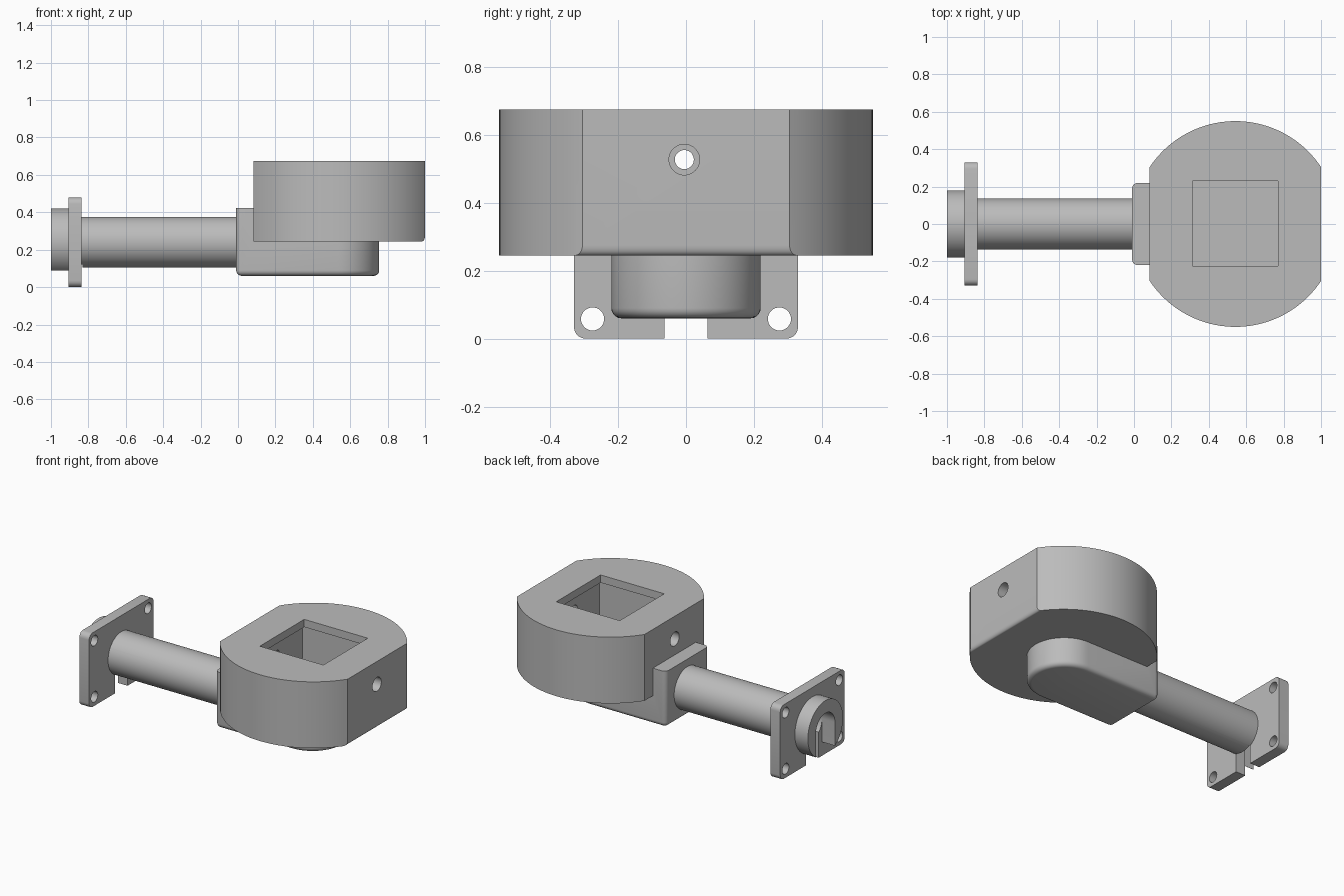
import bpy, bmesh, math

cube = bpy.data.objects.get("Cube")
if cube:
    bpy.data.objects.remove(cube, do_unlink=True)

GREY = 0.5
grey = bpy.data.materials.new("plain_grey")
grey.use_nodes = True
grey.diffuse_color = (GREY, GREY, GREY, 1)
grey.node_tree.nodes["Principled BSDF"].inputs["Base Color"].default_value = (GREY, GREY, GREY, 1)


def arc(cx, cy, r, start, end, steps):
    """Points on an arc, angles in degrees."""
    angles = [math.radians(start + (end - start) * i / steps) for i in range(steps + 1)]
    return [(cx + r * math.cos(a), cy + r * math.sin(a)) for a in angles]


def circle(cx, cy, r, steps=48):
    return arc(cx, cy, r, 0, 360, steps)[:-1]


def rect(u0, u1, v0, v1):
    return [(u0, v0), (u1, v0), (u1, v1), (u0, v1)]


def prism(name, points, axis, lo, hi, round_edge=None, radius=0.03):
    """Extrude a profile along x or z, rounding the edges chosen by a rule."""
    place = (lambda u, v, w: (w, u, v)) if axis == "x" else (lambda u, v, w: (u, v, w))
    bm = bmesh.new()
    bottom = [bm.verts.new(place(u, v, lo)) for u, v in points]
    top = [bm.verts.new(place(u, v, hi)) for u, v in points]
    bm.faces.new(bottom)
    bm.faces.new(top)
    for i in range(len(points)):
        j = (i + 1) % len(points)
        bm.faces.new((bottom[i], bottom[j], top[j], top[i]))
    bmesh.ops.recalc_face_normals(bm, faces=bm.faces)
    if round_edge:
        edges = [e for e in bm.edges if round_edge(e.verts[0].co, e.verts[1].co)]
        bmesh.ops.bevel(bm, geom=edges, offset=radius, segments=5, profile=0.5, affect="EDGES")
    mesh = bpy.data.meshes.new(name)
    bm.to_mesh(mesh)
    bm.free()
    mesh.materials.append(grey)
    obj = bpy.data.objects.new(name, mesh)
    bpy.context.collection.objects.link(obj)
    return obj


def combine(target, others, operation):
    """Apply booleans one after another and drop the helper objects."""
    for other in others:
        other.hide_render = True
        bpy.context.view_layer.objects.active = target
        mod = target.modifiers.new("combine", "BOOLEAN")
        mod.operation, mod.solver, mod.object = operation, "EXACT", other
        bpy.ops.object.modifier_apply(modifier=mod.name)
        bpy.data.objects.remove(other, do_unlink=True)


def smooth(obj):
    bpy.ops.object.select_all(action="DESELECT")
    obj.select_set(True)
    bpy.context.view_layer.objects.active = obj
    bpy.ops.object.shade_smooth_by_angle(angle=math.radians(30))


# Round head with two flat sides
HX, R = 0.542, 0.55
half = math.degrees(math.acos(0.458 / R))
head_profile = arc(HX, 0, R, half, 180 - half, 40) + arc(HX, 0, R, 180 + half, 360 - half, 40)
head = prism("head_and_cup", head_profile, "z", 0.245, 0.675,
             lambda a, b: max(a.z, b.z) < 0.25 and min(a.x, b.x) > 0.99)

# Cup under the head, its straight end rising behind the flat side
cup_profile = arc(0.535, 0, 0.22, -90, 90, 32) + [(-0.01, 0.22), (-0.01, -0.22)]
cup = prism("cup", cup_profile, "z", 0.06, 0.424,
            lambda a, b: max(a.z, b.z) < 0.07
            or (max(a.x, b.x) < 0 and abs(a.z - b.z) > 0.1))
combine(head, [cup], "UNION")

# Square pocket with a lip, and a stepped cross hole
combine(head, [
    prism("chamber", rect(HX - 0.26, HX + 0.26, -0.26, 0.26), "z", 0.3, 0.625),
    prism("opening", rect(HX - 0.228, HX + 0.228, -0.225, 0.23), "z", 0.6, 0.75),
    prism("cross_hole", circle(-0.005, 0.527, 0.028), "x", 0, 1.1),
    prism("right_bore", circle(-0.005, 0.527, 0.045), "x", 0.9, 1.1),
    prism("left_bore", circle(-0.005, 0.527, 0.045), "x", 0, 0.18),
], "DIFFERENCE")
smooth(head)

# Square mounting flange with rounded corners
ZC = 0.24
flange = prism("flange_and_tube", rect(-0.33, 0.33, 0, 0.48), "x", -0.907, -0.837,
               lambda a, b: abs(a.x - b.x) > 0.05, 0.035)
combine(flange, [
    prism("tube", circle(0, ZC, 0.136, 64), "x", -0.86, 0.0),
    prism("end_boss", circle(0, ZC, 0.18, 64), "x", -1.0, -0.88),
], "UNION")

# Bolt holes, end bore and the slot below it
cutters = [prism("bolt_hole", circle(y, z, 0.034, 32), "x", -1.1, -0.8)
           for y in (-0.275, 0.275) for z in (0.058, 0.422)]
cutters += [
    prism("end_bore", circle(0, ZC, 0.098), "x", -1.1, -0.85),
    prism("boss_slot", rect(-0.098, 0.098, -0.1, ZC), "x", -1.1, -0.907),
    prism("flange_slot", rect(-0.064, 0.064, -0.1, ZC), "x", -1.1, -0.832),
]
combine(flange, cutters, "DIFFERENCE")
smooth(flange)
